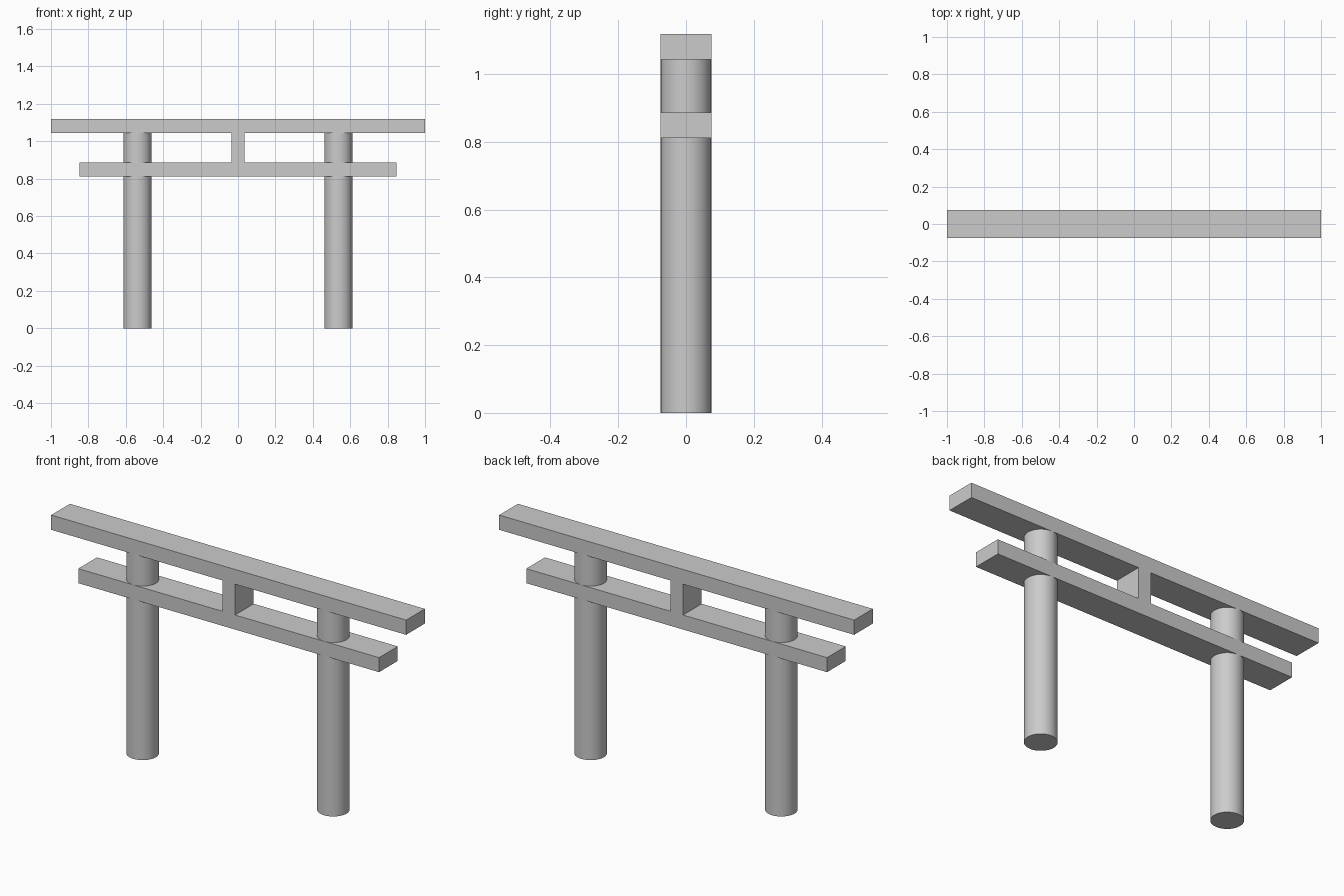
import bpy

if "Cube" in bpy.data.objects:
    bpy.data.objects.remove(bpy.data.objects["Cube"])

DEPTH = 0.15  # shared thickness of beams and post diameter


def box(name, width, z0, z1):
    bpy.ops.mesh.primitive_cube_add(size=1, location=(0, 0, (z0 + z1) / 2))
    ob = bpy.context.object
    ob.name = name
    ob.scale = (width, DEPTH, z1 - z0)
    bpy.ops.object.transform_apply(location=False, rotation=False, scale=True)
    return ob


# Horizontal beams and the short strut between them
box("top_beam", 2.0, 1.043, 1.118)
box("lower_beam", 1.695, 0.812, 0.886)
box("centre_strut", 0.072, 0.886, 1.043)

# Round posts, passing through the lower beam up to the top beam
for side, x in (("left", -0.537), ("right", 0.537)):
    bpy.ops.mesh.primitive_cylinder_add(
        vertices=32, radius=DEPTH / 2, depth=1.043, location=(x, 0, 1.043 / 2))
    bpy.context.object.name = side + "_post"
    bpy.ops.object.shade_smooth_by_angle()
